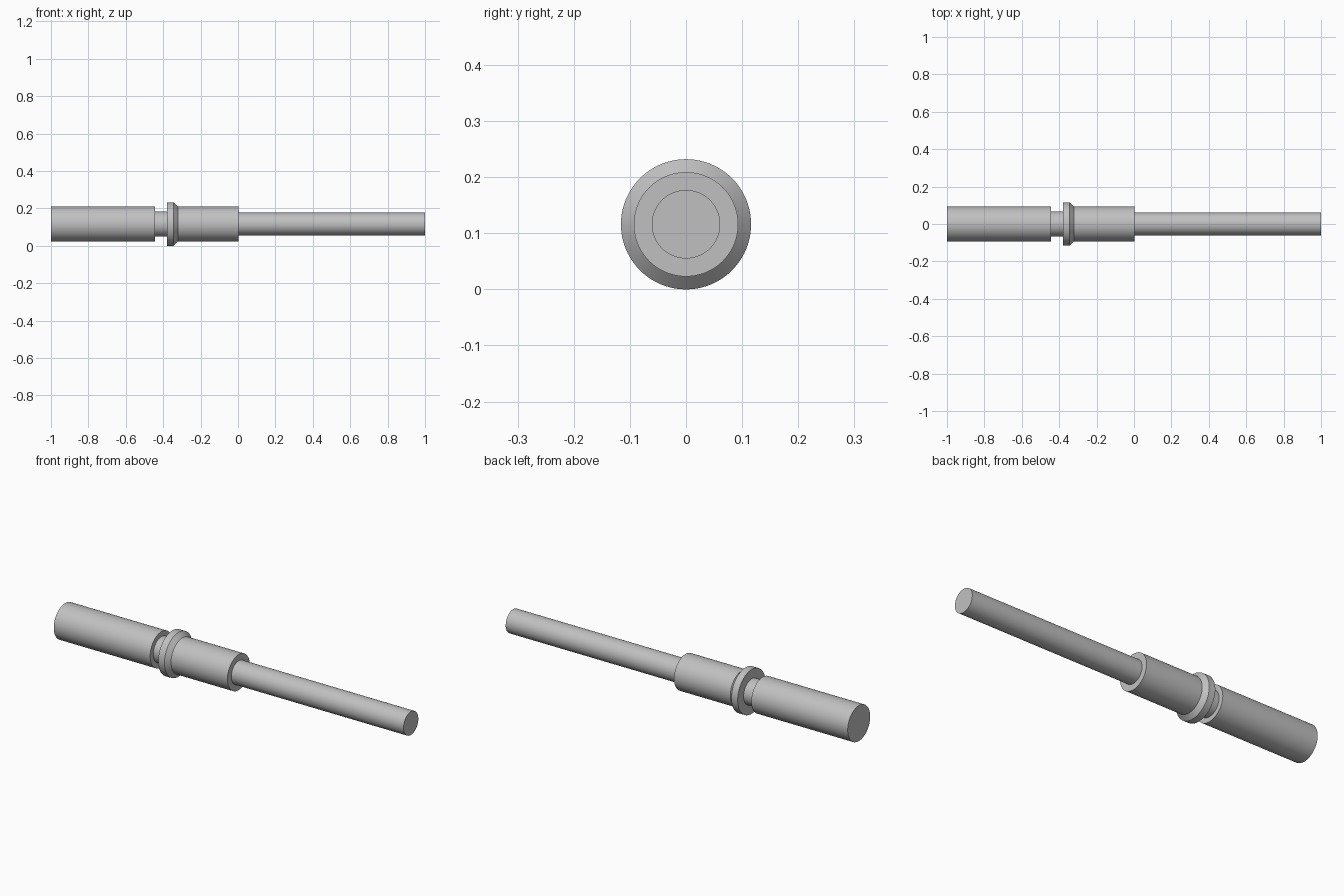
import bpy
import bmesh
from math import pi, radians
from mathutils import Vector

cube = bpy.data.objects.get("Cube")
if cube:
    bpy.data.objects.remove(cube, do_unlink=True)

SEGMENTS = 96
BARREL_R, NECK_R, COLLAR_R, PIN_R = 0.093, 0.067, 0.116, 0.061
AXIS_Z = COLLAR_R

metal = bpy.data.materials.new("grey metal")
metal.use_nodes = True
grey = (0.53, 0.53, 0.53, 1)
metal.diffuse_color = grey
metal.node_tree.nodes["Principled BSDF"].inputs["Base Color"].default_value = grey


def turned_part(name, profile):
    """Revolve (x, radius) points about the long axis."""
    bm = bmesh.new()
    verts = [bm.verts.new((x, 0, r)) for x, r in profile]
    edges = [bm.edges.new(pair) for pair in zip(verts, verts[1:])]
    bmesh.ops.spin(bm, geom=verts + edges, cent=(0, 0, 0), axis=(1, 0, 0),
                   angle=2 * pi, steps=SEGMENTS)
    bmesh.ops.remove_doubles(bm, verts=bm.verts, dist=0.0001)
    # Point every face away from the material side of the profile
    bm.normal_update()
    side = max(bm.faces, key=lambda f: f.calc_center_median().yz.length)
    centre = side.calc_center_median()
    bmesh.ops.recalc_face_normals(bm, faces=bm.faces)
    if side.normal.dot(Vector((0, centre.y, centre.z))) < 0:
        bmesh.ops.reverse_faces(bm, faces=bm.faces)
    mesh = bpy.data.meshes.new(name)
    bm.to_mesh(mesh)
    bm.free()
    mesh.materials.append(metal)
    obj = bpy.data.objects.new(name, mesh)
    obj.location.z = AXIS_Z
    bpy.context.collection.objects.link(obj)
    bpy.ops.object.select_all(action="DESELECT")
    obj.select_set(True)
    bpy.context.view_layer.objects.active = obj
    bpy.ops.object.shade_smooth_by_angle(angle=radians(30))


# Rear barrel with a closed end and a shoulder down to the neck
turned_part("rear_barrel", [(-1, 0), (-1, BARREL_R), (-0.443, BARREL_R), (-0.443, NECK_R)])
# Narrow groove behind the collar
turned_part("neck", [(-0.443, NECK_R), (-0.38, NECK_R)])
# Flange with a chamfered front edge
turned_part("collar", [(-0.38, NECK_R), (-0.38, COLLAR_R), (-0.344, COLLAR_R), (-0.322, BARREL_R)])
# Front sleeve with a shoulder down to the pin
turned_part("front_sleeve", [(-0.322, BARREL_R), (0.004, BARREL_R), (0.004, PIN_R)])
# Long contact pin with a flat tip
turned_part("contact_pin", [(0.004, PIN_R), (1, PIN_R), (1, 0)])
